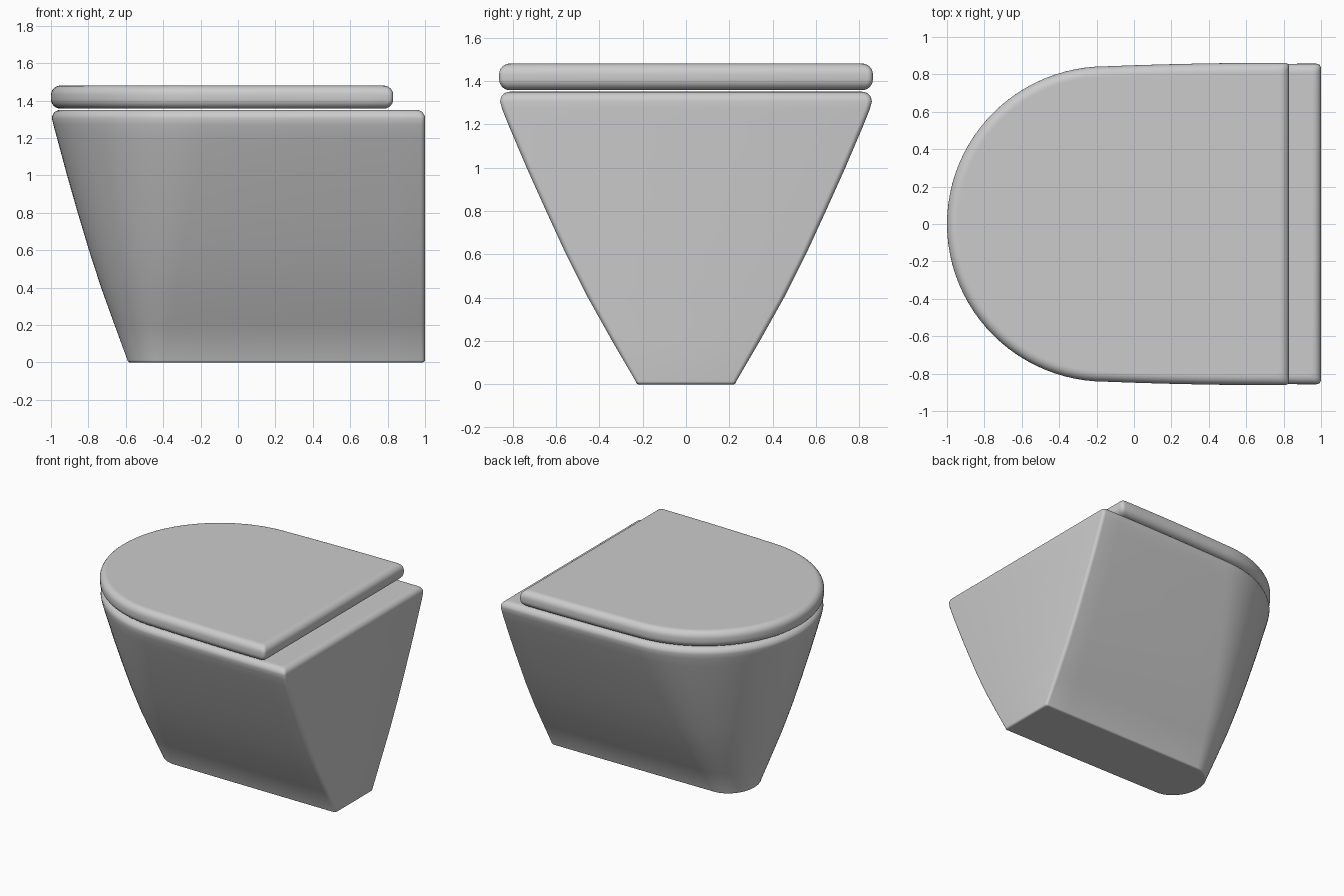
import bpy, bmesh, math

if "Cube" in bpy.data.objects:
    bpy.data.objects.remove(bpy.data.objects["Cube"])


def outline(front, back, width, arc, corner):
    """D-shaped half outline (y >= 0), from the back corner to the nose, then mirrored."""
    centre = front + arc
    half = []
    for i in range(6):                      # rounded back corner
        a = math.radians(90 * i / 5)
        half.append((back - corner + corner * math.cos(a), width - corner + corner * math.sin(a)))
    x0 = back - corner
    for i in range(1, 8):                   # nearly straight side
        t = i / 8
        half.append((x0 + (centre - x0) * t, width * (1 - 0.022 * t * t)))
    for i in range(25):                     # elliptical nose
        a = math.radians(90 + 90 * i / 24)
        half.append((centre + arc * math.cos(a), width * 0.978 * math.sin(a)))
    half[-1] = (front, 0)
    return half + [(x, -y) for x, y in reversed(half[:-1])]


def loft(name, sections):
    """Skin a stack of (z, front, back, width, arc, corner) sections and cap both ends."""
    bm = bmesh.new()
    rings = [[bm.verts.new((x, y, s[0])) for x, y in outline(*s[1:])] for s in sections]
    n = len(rings[0])
    for low, high in zip(rings, rings[1:]):
        for i in range(n):
            j = (i + 1) % n
            bm.faces.new((low[i], low[j], high[j], high[i]))
    bm.faces.new(rings[0][::-1])
    bm.faces.new(rings[-1])
    bmesh.ops.recalc_face_normals(bm, faces=bm.faces)
    mesh = bpy.data.meshes.new(name)
    bm.to_mesh(mesh)
    bm.free()
    obj = bpy.data.objects.new(name, mesh)
    bpy.context.collection.objects.link(obj)
    bpy.ops.object.select_all(action='DESELECT')
    obj.select_set(True)
    bpy.context.view_layer.objects.active = obj
    bpy.ops.object.shade_smooth_by_angle(angle=math.radians(35))
    return obj


def fillet(section, radius, up, steps=6):
    """Sections rounding a rim over, ending with a narrow flat band."""
    z, front, back, width, arc, corner = section
    rim = []
    for i in range(1, steps + 1):
        a = math.pi / 2 * i / steps
        rim.append((radius * (1 - math.cos(a)), up * radius * math.sin(a)))
    rim.append((radius * 1.2, up * radius))
    out = [(z + dz, front + d, back - d, width - d, arc - d, corner) for d, dz in rim]
    return out if up > 0 else out[::-1]


# Bowl body: tapering wall with rounded foot and rim
wall = [(0.015, -0.592, 1.0, 0.232, 0.20, 0.02)]
for z, front, width in [(0.2, -0.66, 0.34), (0.4, -0.732, 0.452), (0.6, -0.797, 0.553),
                        (0.8, -0.857, 0.645), (1.0, -0.914, 0.735), (1.2, -0.968, 0.82),
                        (1.27, -0.987, 0.848), (1.305, -0.995, 0.857)]:
    wall.append((z, front, 1.0, width, 0.20 + 0.65 * z / 1.305, 0.025))
loft("bowl_body", fillet(wall[0], 0.015, -1) + wall + fillet(wall[-1], 0.045, 1))

# Lid: flat slab with a soft edge
low = (1.407, -1.0, 0.83, 0.862, 0.85, 0.025)
high = (1.43,) + low[1:]
loft("lid", fillet(low, 0.05, -1) + [low, high] + fillet(high, 0.05, 1))
